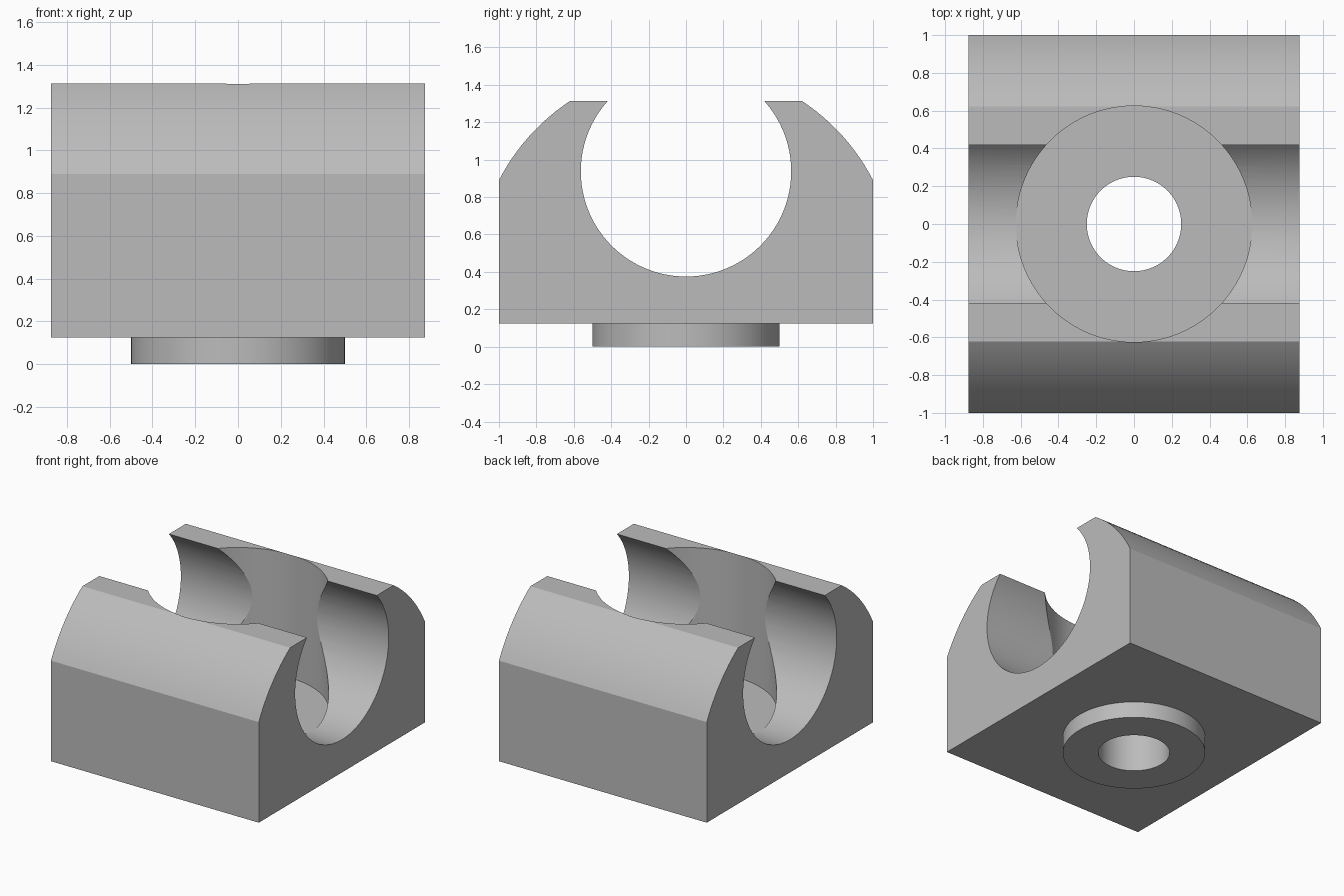
import bpy, bmesh
from math import radians, sin, cos, asin, acos, pi
from mathutils import Matrix

if "Cube" in bpy.data.objects:
    bpy.data.objects.remove(bpy.data.objects["Cube"])

grey = bpy.data.materials.new("plain grey")
grey.use_nodes = True
colour = (0.5, 0.5, 0.5, 1)
grey.diffuse_color = colour
grey.node_tree.nodes["Principled BSDF"].inputs["Base Color"].default_value = colour

HALF_X, BASE, TOP = 0.875, 0.125, 1.3125
SEAT, CROWN_R = 0.375, 1.125
BORE_Z, BORE_R = 0.9375, 0.5625


def add_object(name, bm):
    bmesh.ops.recalc_face_normals(bm, faces=bm.faces)
    mesh = bpy.data.meshes.new(name)
    bm.to_mesh(mesh)
    bm.free()
    mesh.materials.append(grey)
    obj = bpy.data.objects.new(name, mesh)
    bpy.context.collection.objects.link(obj)
    return obj


def cylinder(name, radius, z0, z1, along_x=False):
    bm = bmesh.new()
    place = Matrix.Translation((0, 0, (z0 + z1) / 2))
    if along_x:
        place = place @ Matrix.Rotation(pi / 2, 4, 'Y')
    bmesh.ops.create_cone(bm, cap_ends=True, segments=96, radius1=radius,
                          radius2=radius, depth=3 if along_x else z1 - z0,
                          matrix=place)
    return add_object(name, bm)


def combine(target, tool, operation):
    mod = target.modifiers.new(tool.name, 'BOOLEAN')
    mod.operation, mod.solver, mod.object = operation, 'EXACT', tool
    bpy.context.view_layer.objects.active = target
    bpy.ops.object.modifier_apply(modifier=mod.name)
    bpy.data.objects.remove(tool)


# Block with two rounded shoulders, extruded along x
a0 = acos(1 / CROWN_R)
a1 = asin((TOP - SEAT) / CROWN_R)
arc = [a0 + (a1 - a0) * i / 12 for i in range(13)]
right = [(1, BASE)] + [(CROWN_R * cos(a), SEAT + CROWN_R * sin(a)) for a in arc]
profile = right + [(-y, z) for y, z in reversed(right)]
bm = bmesh.new()
end = bm.faces.new([bm.verts.new((-HALF_X, y, z)) for y, z in profile])
side = bmesh.ops.extrude_face_region(bm, geom=[end])["geom"]
bmesh.ops.translate(bm, vec=(2 * HALF_X, 0, 0),
                    verts=[v for v in side if isinstance(v, bmesh.types.BMVert)])
block = add_object("saddle_block", bm)

# Round boss underneath, then the bore, the recess and the through hole
combine(block, cylinder("boss", 0.5, 0, 0.25), 'UNION')
combine(block, cylinder("bore", BORE_R, BORE_Z, BORE_Z, True), 'DIFFERENCE')
combine(block, cylinder("recess", 0.625, SEAT - 0.001, 1.6), 'DIFFERENCE')
combine(block, cylinder("bolt_hole", 0.25, -0.2, 0.8), 'DIFFERENCE')

# Smooth curved walls, sharp edges
bpy.ops.object.select_all(action='DESELECT')
block.select_set(True)
bpy.context.view_layer.objects.active = block
bpy.ops.object.shade_smooth_by_angle(angle=radians(20))
